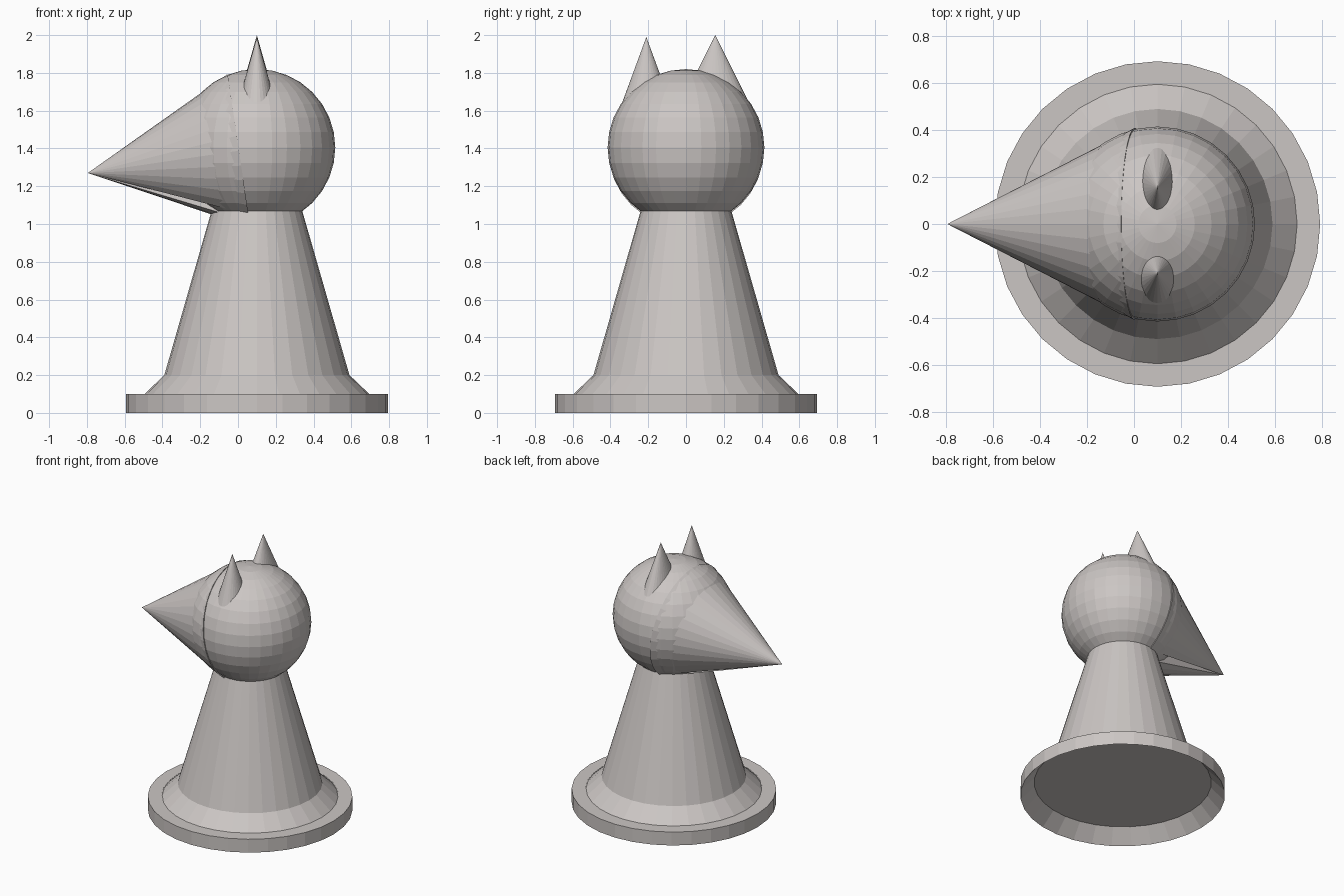
import bpy, bmesh, math
from mathutils import Vector, Matrix

if "Cube" in bpy.data.objects:
    bpy.data.objects.remove(bpy.data.objects["Cube"])

AXIS_X = 0.1      # the piece stands slightly off centre, balanced by the beak
SIDES = 32

grey = bpy.data.materials.new("warm_grey")
grey.diffuse_color = (0.6, 0.565, 0.55, 1)
grey.use_nodes = True
grey.node_tree.nodes["Principled BSDF"].inputs["Base Color"].default_value = grey.diffuse_color


def finish(name, bm, fix_normals=True):
    if fix_normals:
        bmesh.ops.recalc_face_normals(bm, faces=bm.faces[:])
    mesh = bpy.data.meshes.new(name)
    bm.to_mesh(mesh)
    bm.free()
    mesh.materials.append(grey)
    obj = bpy.data.objects.new(name, mesh)
    bpy.context.collection.objects.link(obj)
    return obj


def lathe(name, profile):
    """Spin (radius, z) points about the vertical axis of the piece."""
    bm = bmesh.new()
    rings = []
    for r, z in profile:
        rings.append([bm.verts.new((AXIS_X + r * math.cos(2 * math.pi * i / SIDES),
                                    r * math.sin(2 * math.pi * i / SIDES), z))
                      for i in range(SIDES)])
    for a, b in zip(rings, rings[1:]):
        for i in range(SIDES):
            j = (i + 1) % SIDES
            bm.faces.new((a[i], a[j], b[j], b[i]))
    return bm, rings


# Base: rim with a sloping hollow underneath
bm, rings = lathe("base", [(0.6, 0.098), (0.693, 0), (0.693, 0.1), (0.6, 0.1)])
bm.faces.new(rings[0])
finish("base", bm)

# Body: flared foot and tapering neck
bm, rings = lathe("body", [(0.595, 0.1), (0.49, 0.2), (0.24, 1.07)])
bm.faces.new(rings[-1])
finish("body", bm)

# Head
bm = bmesh.new()
bmesh.ops.create_uvsphere(bm, u_segments=32, v_segments=16, radius=0.415,
                          matrix=Matrix.Translation((AXIS_X, 0, 1.405)))
finish("head", bm)

# Beak: tilted cone with a narrow mouth groove on both lower sides
tip = Vector((-0.795, 0, 1.27))
base_centre = Vector((0.005, 0, 1.388))
axis = (base_centre - tip).normalized()
side = Vector((0, 1, 0))
down = side.cross(axis)
if down.z > 0:
    down.negate()
bm = bmesh.new()
apex = bm.verts.new(tip)
steps = [(k * 360 / SIDES, 0.41) for k in range(SIDES)]
steps += [(28.0, 0.30), (332.0, 0.30)]
ring = []
for deg, r in sorted(steps):
    a = math.radians(deg)
    ring.append(bm.verts.new(base_centre + r * (math.cos(a) * down + math.sin(a) * side)))
for i in range(len(ring)):
    bm.faces.new((apex, ring[i], ring[(i + 1) % len(ring)]))
bm.faces.new(ring)
finish("beak", bm)


# Ears: upright oval cones of different width
def ear(name, y, half_x, half_y, z0, z1):
    bm = bmesh.new()
    bmesh.ops.create_cone(bm, cap_ends=True, segments=SIDES, radius1=1, radius2=0, depth=1)
    bmesh.ops.scale(bm, vec=(half_x, half_y, z1 - z0), verts=bm.verts)
    bmesh.ops.translate(bm, vec=(AXIS_X, y, (z0 + z1) / 2), verts=bm.verts)
    finish(name, bm)


ear("front_ear", -0.21, 0.125, 0.162, 1.55, 1.99)
ear("back_ear", 0.155, 0.113, 0.2, 1.6, 2.0)
